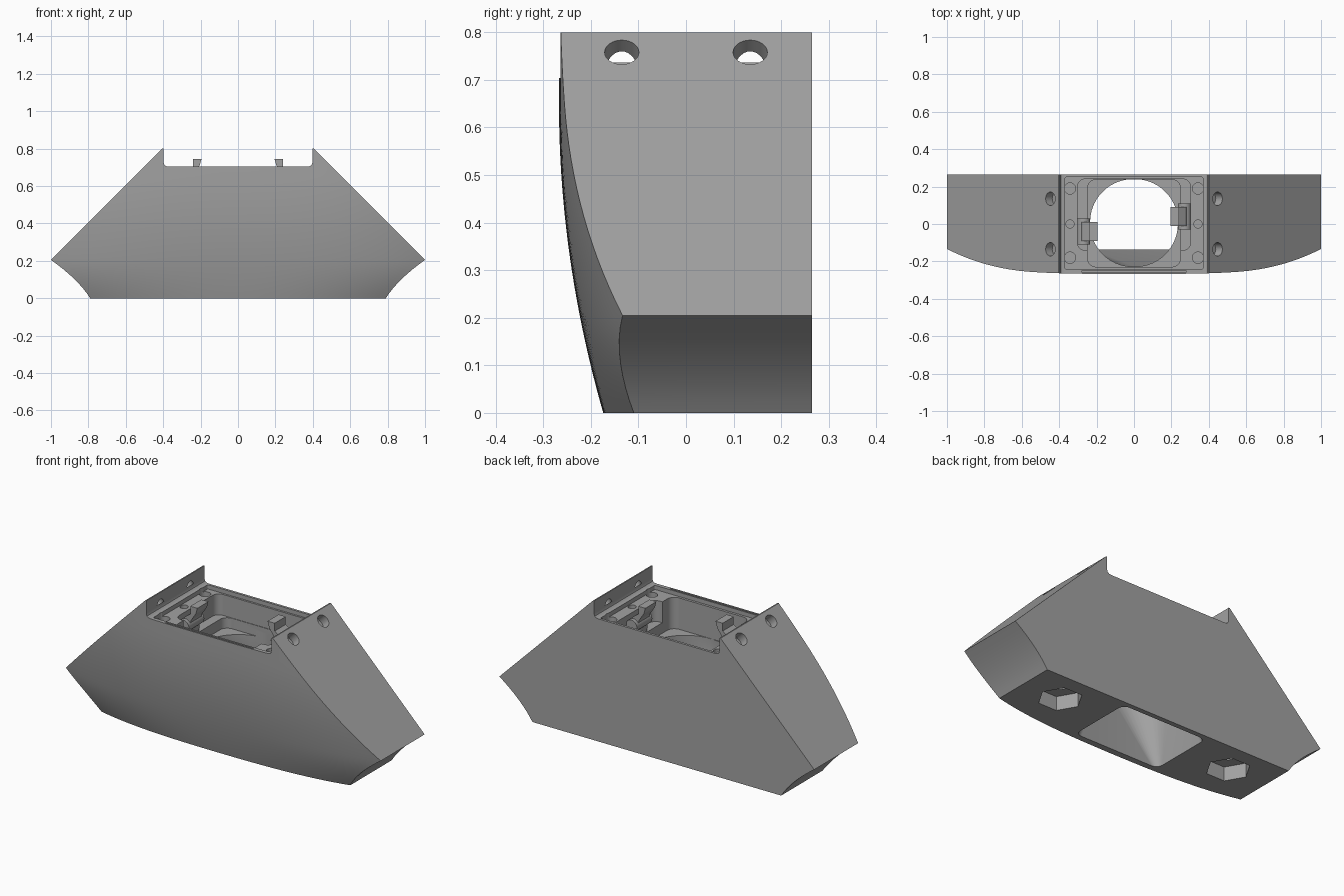
import bpy, bmesh, math
from mathutils import Matrix, Vector

if "Cube" in bpy.data.objects:
    bpy.data.objects.remove(bpy.data.objects["Cube"])

grey = bpy.data.materials.new("plain_grey")
grey.use_nodes = True
colour = (0.36, 0.36, 0.36, 1)
grey.diffuse_color = colour
grey.node_tree.nodes["Principled BSDF"].inputs["Base Color"].default_value = colour

BACK = 0.265


def make_object(name, bm):
    bmesh.ops.recalc_face_normals(bm, faces=bm.faces)
    mesh = bpy.data.meshes.new(name)
    bm.to_mesh(mesh)
    bm.free()
    mesh.materials.append(grey)
    obj = bpy.data.objects.new(name, mesh)
    bpy.context.collection.objects.link(obj)
    return obj


def loft(name, rings):
    """Closed solid through rings with equal point counts."""
    bm = bmesh.new()
    loops = [[bm.verts.new(p) for p in ring] for ring in rings]
    n = len(loops[0])
    for a, b in zip(loops, loops[1:]):
        for i in range(n):
            j = (i + 1) % n
            bm.faces.new((a[i], a[j], b[j], b[i]))
    bm.faces.new(loops[0])
    bm.faces.new(loops[-1])
    return make_object(name, bm)


def rounded(hx, hy, r, z, cx=0, cy=0, steps=12):
    """Rounded rectangle ring at height z."""
    ring = []
    for q, (sx, sy) in enumerate(((1, 1), (-1, 1), (-1, -1), (1, -1))):
        for k in range(steps):
            a = math.pi / 2 * (q + k / (steps - 1))
            ring.append((cx + sx * (hx - r) + r * math.cos(a),
                         cy + sy * (hy - r) + r * math.sin(a), z))
    return ring


def extrude_y(name, profile, y0, y1):
    return loft(name, [[(x, y, z) for x, z in profile] for y in (y0, y1)])


def cylinder(name, centre, r, depth, axis=(0, 0, 1), sides=32):
    bm = bmesh.new()
    turn = Vector((0, 0, 1)).rotation_difference(Vector(axis)).to_matrix().to_4x4()
    bmesh.ops.create_cone(bm, cap_ends=True, segments=sides, radius1=r, radius2=r,
                          depth=depth, matrix=Matrix.Translation(centre) @ turn)
    return make_object(name, bm)


def smooth(obj, angle):
    bpy.ops.object.select_all(action="DESELECT")
    obj.select_set(True)
    bpy.context.view_layer.objects.active = obj
    bpy.ops.object.shade_smooth_by_angle(angle=math.radians(angle))


def cut(obj, cutter):
    bpy.context.view_layer.objects.active = obj
    cutter.hide_render = True
    mod = obj.modifiers.new("cut", "BOOLEAN")
    mod.operation, mod.solver, mod.object = "DIFFERENCE", "EXACT", cutter
    bpy.ops.object.modifier_apply(modifier=mod.name)
    bpy.data.objects.remove(cutter)


# Body outline: concave flare below, straight slope above
def half_width(z):
    if z > 0.205:
        return 1.205 - z
    t = z / 0.205
    return 0.79 + 0.21 * t - 0.08 * t * (1 - t)


# Bulged front surface
def front(x, z):
    low = max(0, 0.65 - z) / 0.65
    return (-0.267 + 0.093 * low ** 2 + 0.09 * abs(x) ** 3.5
            + (max(0, 0.2 - z) * x) ** 2)


# Body: grid of front points joined to a flat back
heights = [0.205 * i / 8 for i in range(8)] + [0.205 + 0.595 * i / 20 for i in range(21)]
cols = 40
bm = bmesh.new()
fronts, backs = [], []
for z in heights:
    xs = [half_width(z) * (2 * i / cols - 1) for i in range(cols + 1)]
    fronts.append([bm.verts.new((x, front(x, z), z)) for x in xs])
    backs.append([bm.verts.new((x, BACK, z)) for x in xs])
for j in range(len(heights) - 1):
    for i in range(cols):
        for g in (fronts, backs):
            bm.faces.new((g[j][i], g[j][i + 1], g[j + 1][i + 1], g[j + 1][i]))
    for i in (0, cols):
        bm.faces.new((fronts[j][i], backs[j][i], backs[j + 1][i], fronts[j + 1][i]))
for j in (0, -1):
    bm.faces.new(fronts[j] + backs[j][::-1])
body = make_object("tapered_body", bm)

# Notch between the two raised side lips, with rounded inner corners
notch = [(0.398, 0.9), (0.398, 0.725), (0.394, 0.713), (0.384, 0.706), (0.372, 0.704)]
cut(body, extrude_y("notch_cutter", notch + [(-x, z) for x, z in notch[::-1]], -0.5, 0.5))

# Shallow mounting recess, tray and side wells
cut(body, loft("recess_cutter", [rounded(0.368, 0.247, 0.008, z, cy=0.004) for z in (0.68, 0.75)]))
cut(body, loft("rim_slot_cutter", [rounded(0.28, 0.004, 0.003, z, cy=-0.255) for z in (0.69, 0.75)]))
cut(body, loft("well_cutter", [rounded(0.302, 0.19, 0.04, z, cy=0.05) for z in (0.56, 0.73)]))
cut(body, loft("tray_cutter", [rounded(0.248, 0.233, 0.045, z, cy=0.004) for z in (0.5, 0.74)]))

# Duct: round at the tray, rectangular at the underside
cut(body, loft("duct_cutter", [rounded(0.27, 0.185, 0.03, -0.02, cy=0.052),
                               rounded(0.235, 0.234, 0.23, 0.42, cy=0.006),
                               rounded(0.235, 0.234, 0.23, 0.53, cy=0.006)]))

for s in (-1, 1):
    # Screw holes in the mounting shelf
    for y, r in ((-0.18, 0.03), (0, 0.022), (0.19, 0.03)):
        cut(body, cylinder("screw_hole_cutter", (s * 0.342, y, 0.68), r, 0.08))
    # Holes on the sloping sides
    for y in (-0.135, 0.135):
        cut(body, cylinder("slope_hole_cutter", (s * 0.447, y, 0.758), 0.036, 0.1, (s, 0, 1)))
    # Hexagonal pockets underneath with a bore above
    hexagon = [(s * 0.55 + 0.115 * math.cos(k * math.pi / 3),
                0.08 + 0.115 * math.sin(k * math.pi / 3)) for k in range(6)]
    cut(body, loft("hex_cutter", [[(x, y, z) for x, y in hexagon] for z in (-0.02, 0.08)]))
    cut(body, cylinder("bore_cutter", (s * 0.55, 0.08, 0.1), 0.04, 0.1))
smooth(body, 25)

# Spring clips: a hooked blade on a round pivot, turned half a circle between sides
hook = [(0.3, 0.55), (0.3, 0.62), (0.275, 0.675), (0.24, 0.7), (0.24, 0.745),
        (0.195, 0.745), (0.205, 0.71), (0.235, 0.665), (0.25, 0.62), (0.255, 0.55)]
for s, side in ((1, "left"), (-1, "right")):
    profile = [(s * x, z) for x, z in hook]
    y = s * 0.04
    extrude_y(side + "_clip", profile, y - 0.05, y + 0.05)
    pivot = cylinder(side + "_clip_pivot", (s * 0.27, y, 0.63), 0.035, 0.14, (0, 1, 0))
    smooth(pivot, 30)
